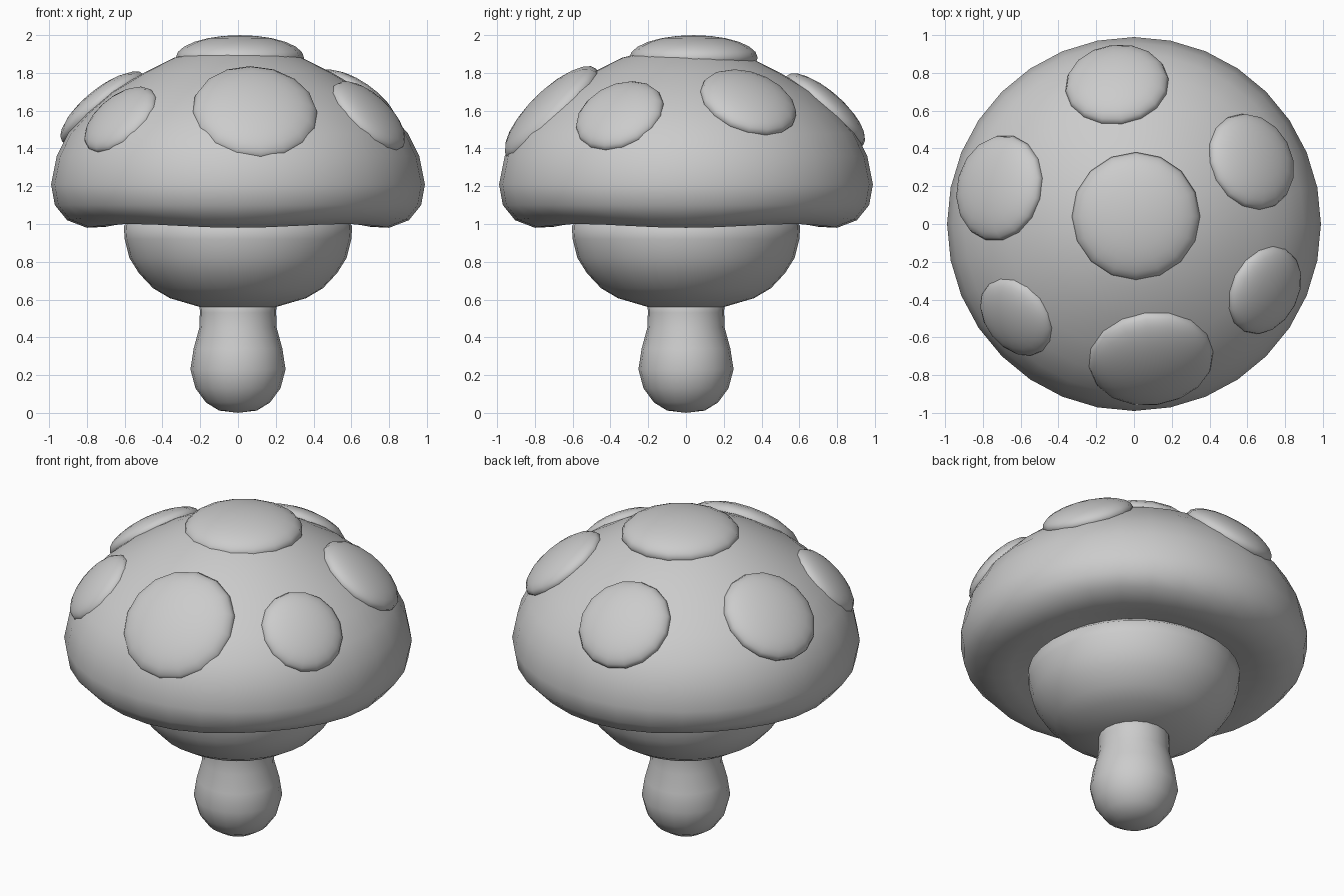
import bpy, bmesh, math
from mathutils import Vector

if "Cube" in bpy.data.objects:
    bpy.data.objects.remove(bpy.data.objects["Cube"])

grey = bpy.data.materials.new("plain grey")
grey.diffuse_color = (0.6, 0.6, 0.6, 1)
grey.use_nodes = True
grey.node_tree.nodes["Principled BSDF"].inputs["Base Color"].default_value = grey.diffuse_color


def finish(name, bm):
    """Turn a bmesh into a smooth, coloured object."""
    bmesh.ops.recalc_face_normals(bm, faces=bm.faces)
    mesh = bpy.data.meshes.new(name)
    bm.to_mesh(mesh)
    bm.free()
    mesh.materials.append(grey)
    mesh.shade_smooth()
    obj = bpy.data.objects.new(name, mesh)
    bpy.context.collection.objects.link(obj)
    return obj


def lathe(name, profile, segments, wave=0.0):
    """Spin a (radius, z) profile; wave lifts the low rim between the axes."""
    bm = bmesh.new()
    verts = [bm.verts.new((r, 0, z)) for r, z in profile]
    edges = [bm.edges.new(pair) for pair in zip(verts, verts[1:])]
    bmesh.ops.spin(bm, geom=verts + edges, cent=(0, 0, 0), axis=(0, 0, 1),
                   angle=math.tau, steps=segments, use_duplicate=False)
    bmesh.ops.remove_doubles(bm, verts=bm.verts, dist=0.0005)
    for v in bm.verts:
        if wave and v.co.z < 1.1:
            v.co.z += wave * math.sin(2 * math.atan2(v.co.y, v.co.x)) ** 2
    return finish(name, bm)


def spot(name, centre, radius, height, elevation):
    """Flattened ball whose short axis leans outward from the cap."""
    x, y, z = centre
    e = math.radians(elevation)
    out = Vector((x, y, 0)).normalized()
    normal = out * math.cos(e) + Vector((0, 0, math.sin(e)))
    bm = bmesh.new()
    bmesh.ops.create_uvsphere(bm, u_segments=16, v_segments=12, radius=1)
    obj = finish(name, bm)
    obj.scale = (radius, radius, height)
    obj.rotation_euler = normal.to_track_quat('Z', 'Y').to_euler()
    obj.location = centre


# Domed cap with a rounded rim and a shallow underside
lathe("cap", [(0, 1.935), (0.17, 1.925), (0.34, 1.88), (0.5, 1.80),
              (0.67, 1.70), (0.80, 1.59), (0.90, 1.48), (0.96, 1.36),
              (0.99, 1.21), (0.97, 1.10), (0.905, 1.02), (0.80, 0.98),
              (0.70, 0.985), (0.58, 1.01), (0.3, 1.04), (0, 1.04)], 32, 0.02)

# Bowl-shaped head under the cap
lathe("bowl", [(0, 1.03), (0.56, 1.03), (0.605, 0.99), (0.60, 0.92),
               (0.575, 0.82), (0.525, 0.74), (0.45, 0.66), (0.36, 0.607),
               (0.2, 0.56), (0, 0.55)], 32)

# Stem swelling to a rounded foot
lathe("stem", [(0, 0.62), (0.205, 0.62), (0.202, 0.53), (0.205, 0.45),
               (0.235, 0.34), (0.252, 0.23), (0.225, 0.13), (0.17, 0.055),
               (0.10, 0.012), (0, 0.0)], 20)

# Raised spots: centre, radius, height, outward lean
spot("top_spot", (0.01, 0.04, 1.88), 0.34, 0.12, 90)
spot("front_spot", (0.09, -0.71, 1.585), 0.335, 0.12, 45)
spot("front_left_spot", (-0.62, -0.49, 1.55), 0.23, 0.085, 43)
spot("front_right_spot", (0.69, -0.35, 1.57), 0.245, 0.09, 44)
spot("back_right_spot", (0.62, 0.33, 1.64), 0.265, 0.095, 52)
spot("back_spot", (-0.09, 0.735, 1.60), 0.275, 0.10, 48)
spot("left_spot", (-0.71, 0.19, 1.61), 0.285, 0.10, 50)
